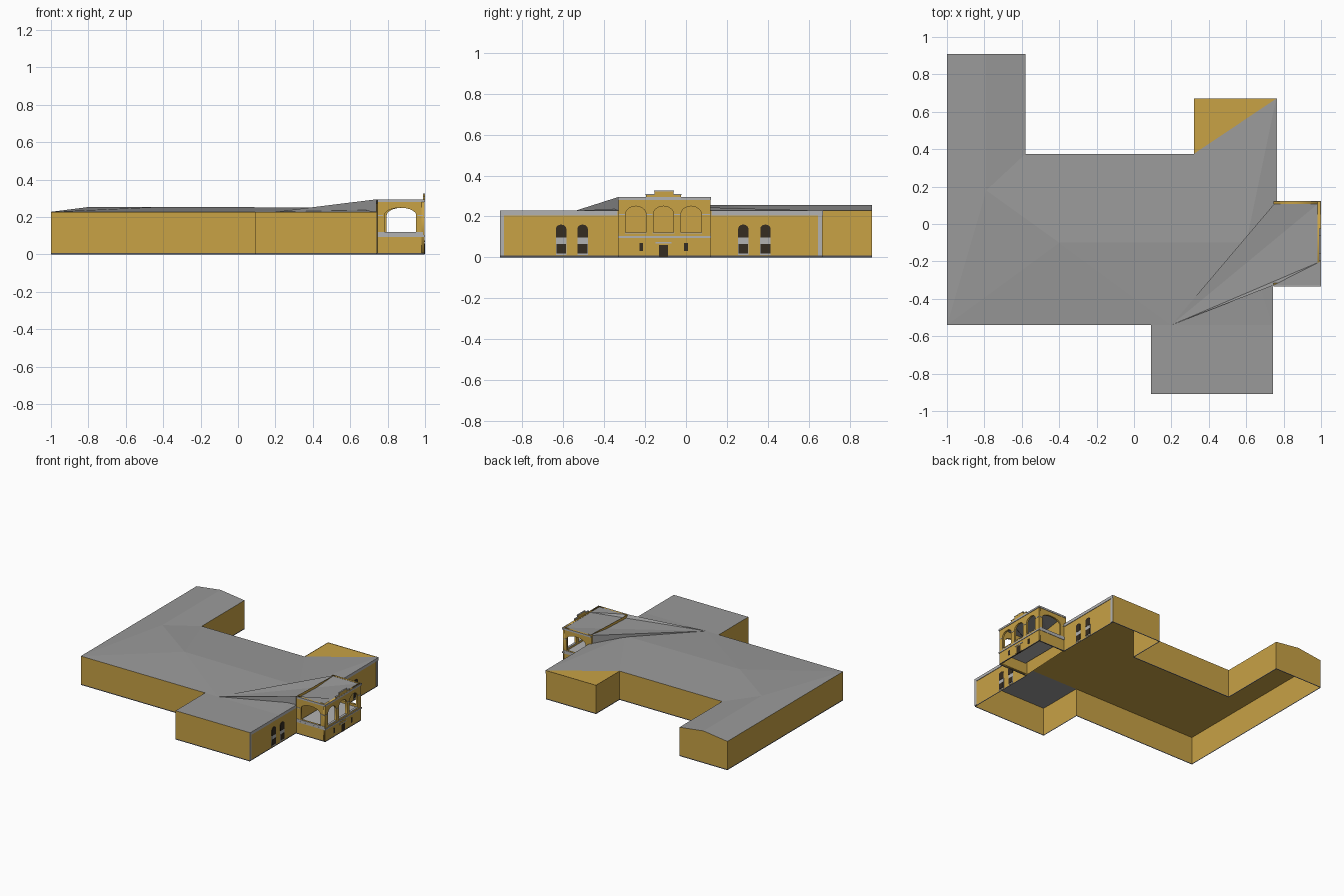
import bpy, bmesh, math
from mathutils import Matrix

if "Cube" in bpy.data.objects:
    bpy.data.objects.remove(bpy.data.objects["Cube"])


def material(name, rgb):
    m = bpy.data.materials.new(name)
    m.diffuse_color = (*rgb, 1)
    m.use_nodes = True
    m.node_tree.nodes["Principled BSDF"].inputs["Base Color"].default_value = m.diffuse_color
    return m


YELLOW = material("ochre_plaster", (0.58, 0.36, 0.06))
ROOF = material("roof_grey", (0.32, 0.32, 0.32))
TRIM = material("trim_grey", (0.45, 0.45, 0.45))
DARK = material("dark_opening", (0.035, 0.025, 0.015))
BASE = material("base_grey", (0.08, 0.08, 0.09))


def link(name, mesh, mat):
    ob = bpy.data.objects.new(name, mesh)
    bpy.context.collection.objects.link(ob)
    mesh.materials.clear()
    mesh.materials.append(mat)
    return ob


def sheets(name, faces, mat):
    """Flat faces given as lists of points, welded together."""
    bm = bmesh.new()
    for f in faces:
        bm.faces.new([bm.verts.new(p) for p in f])
    bmesh.ops.remove_doubles(bm, verts=bm.verts, dist=1e-4)
    bmesh.ops.recalc_face_normals(bm, faces=bm.faces)
    me = bpy.data.meshes.new(name)
    bm.to_mesh(me)
    bm.free()
    return link(name, me, mat)


def ring(name, loop, z0, z1, mat):
    """Vertical walls around a closed plan outline."""
    pairs = zip(loop, loop[1:] + loop[:1])
    return sheets(name, [[(*a, z0), (*b, z0), (*b, z1), (*a, z1)] for a, b in pairs], mat)


def box(name, x, y, z, mat):
    bm = bmesh.new()
    bmesh.ops.create_cube(bm, size=1)
    for v in bm.verts:
        v.co = [(r[0] + r[1]) / 2 + c * (r[1] - r[0]) for r, c in zip((x, y, z), v.co)]
    me = bpy.data.meshes.new(name)
    bm.to_mesh(me)
    bm.free()
    return link(name, me, mat)


def rect(u0, u1, z0, z1):
    return [(u0, z0), (u1, z0), (u1, z1), (u0, z1)]


def arch(u, w, z0, spring, top, n=10):
    arc = [(u + w / 2 * math.cos(math.pi * i / n),
            spring + (top - spring) * math.sin(math.pi * i / n)) for i in range(n + 1)]
    return [(u - w / 2, z0), (u + w / 2, z0)] + arc


def panel(name, outlines, axis, pos, thick, mat):
    """Upright slab facing x or y; later outlines are holes in the first."""
    cu = bpy.data.curves.new(name, 'CURVE')
    cu.dimensions, cu.fill_mode, cu.extrude = '2D', 'BOTH', thick / 2
    for pts in outlines:
        s = cu.splines.new('POLY')
        s.points.add(len(pts) - 1)
        for p, q in zip(s.points, pts):
            p.co = (*q, 0, 1)
        s.use_cyclic_u = True
    tmp = bpy.data.objects.new(name + "_curve", cu)
    bpy.context.collection.objects.link(tmp)
    bpy.context.view_layer.update()
    me = bpy.data.meshes.new_from_object(tmp.evaluated_get(bpy.context.evaluated_depsgraph_get()))
    bpy.data.objects.remove(tmp)
    if axis == 'x':
        m = Matrix(((0, 0, 1, pos), (1, 0, 0, 0), (0, 1, 0, 0), (0, 0, 0, 1)))
    else:
        m = Matrix(((1, 0, 0, 0), (0, 0, -1, pos), (0, 1, 0, 0), (0, 0, 0, 1)))
    me.transform(m)
    return link(name, me, mat)


H, P, T = 0.228, 0.255, 0.295      # eave, ridge and tower heights
BZ = 0.008                         # plinth height

# Main walls and plinth
left_part = [(0.09, -0.54), (-1, -0.54), (-1, 0.91), (-0.58, 0.91), (-0.58, 0.375),
             (0.32, 0.375), (0.32, 0.67), (0.76, 0.67), (0.76, 0.12)]
front_wing = [(0.74, -0.33), (0.74, -0.91), (0.09, -0.91)]
tower_plan = [(0.996, 0.12), (0.996, -0.33)]
ring("walls", left_part + front_wing, BZ, H, YELLOW)
ring("plinth", left_part + tower_plan + front_wing, 0, BZ, BASE)
sheets("ceiling", [[(x, y, H - 0.003) for x, y in left_part + [(0.74, -0.33), (0.74, -0.54)]]], YELLOW)
sheets("gable", [[(-1, 0.91, H), (-0.58, 0.91, H), (-0.79, 0.91, P)]], YELLOW)

# Main hipped roof
hip, wing_in, wing_end = (-0.4, -0.1, P), (-0.79, 0.18, P), (-0.79, 0.91, P)
ridge_end = (0.6, -0.1, 0.25)
valley, notch = (-0.58, 0.375, H), (0.32, 0.375, H)
corner, tower_l, tower_r = (0.76, 0.67, H), (0.74, -0.33, H), (0.76, 0.12, H)
apex, front_r = (0.2, -0.54, H), (0.74, -0.54, H)
sheets("main_roof", [
    [(-1, -0.54, H), hip, wing_in],
    [(-1, -0.54, H), wing_in, wing_end, (-1, 0.91, H)],
    [wing_in, valley, (-0.58, 0.91, H), wing_end],
    [wing_in, hip, valley],
    [(-1, -0.54, H), apex, hip],
    [apex, ridge_end, hip],
    [hip, ridge_end, notch],
    [hip, notch, valley],
    [notch, ridge_end, corner],
    [corner, ridge_end, tower_r],
    [apex, front_r, ridge_end],
    [front_r, tower_l, ridge_end],
    [ridge_end, tower_l, tower_r],
], ROOF)
sheets("front_wing_roof", [[(0.09, -0.91, H), (0.74, -0.91, H), front_r, (0.09, -0.54, H)]], ROOF)

# Tower roof running back to a point
b, c, d, e = (0.74, -0.33, T), (0.998, -0.33, T), (0.998, 0.12, T), (0.76, 0.12, T)
f = (0.998, -0.2, T)
sheets("tower_roof", [[apex, b, f], [b, c, f], [apex, f, d], [apex, d, e],
                      [apex, tower_l, b], [apex, e, tower_r]], ROOF)
sheets("tower_back_wall", [[tower_l, tower_r, e, b]], YELLOW)

# Loggia walls with open arches
bays = (-0.245, -0.11, 0.025)
panel("loggia_front", [rect(-0.33, 0.12, BZ, T)] + [arch(y, 0.1, 0.12, 0.21, 0.25) for y in bays],
      'x', 0.989, 0.014, YELLOW)
for name, y, u in (("loggia_side_a", -0.323, 0.868), ("loggia_side_b", 0.113, 0.88)):
    panel(name, [rect(0.745, 0.982, BZ, T), arch(u, 0.17, 0.12, 0.21, 0.25)], 'y', y, 0.014, YELLOW)
box("loggia_floor", (0.76, 0.982), (-0.316, 0.106), (0.093, 0.103), TRIM)

# Tower bands: cornice, floor band
for name, z0, z1 in (("tower_cornice", 0.281, T), ("floor_band", 0.094, 0.104)):
    box(name + "_front", (0.99, 1), (-0.333, 0.123), (z0, z1), TRIM)
    for s, y in enumerate((-0.331, 0.121)):
        box(f"{name}_side_{s}", (0.745, 0.99), (y - 0.002, y + 0.002), (z0, z1), TRIM)
for s, y in enumerate((-0.331, 0.121)):
    box(f"side_sill_{s}", (0.745, 0.99), (y - 0.0015, y + 0.0015), (0.104, 0.12), TRIM)
    for x in (0.762, 0.975):
        box(f"side_capital_{s}", (x - 0.014, x + 0.014), (y - 0.0015, y + 0.0015), (0.206, 0.212), TRIM)

# Pier capitals and arch sills
for y, w in ((-0.3125, 0.03), (-0.1775, 0.03), (-0.0425, 0.03), (0.0975, 0.04)):
    box("pier_capital", (0.99, 0.998), (y - w / 2, y + w / 2), (0.206, 0.212), TRIM)
for y in bays:
    box("arch_sill", (0.98, 0.998), (y - 0.053, y + 0.053), (0.116, 0.121), TRIM)

# Stepped parapet
box("parapet_low", (0.99, 0.999), (-0.195, -0.025), (T, 0.307), YELLOW)
box("parapet_high", (0.99, 0.999), (-0.155, -0.06), (0.307, 0.322), YELLOW)
box("parapet_cap", (0.989, 1), (-0.157, -0.058), (0.321, 0.326), TRIM)
for y0, y1 in ((-0.197, -0.155), (-0.06, -0.023)):
    box("parapet_low_cap", (0.989, 1), (y0, y1), (0.305, 0.309), TRIM)

# Entrance door, surround and little windows
box("door_surround", (0.99, 0.998), (-0.148, -0.072), (BZ, 0.09), YELLOW)
box("door_hood", (0.99, 1), (-0.15, -0.07), (0.068, 0.076), TRIM)
box("door", (0.99, 0.9995), (-0.132, -0.088), (0.002, 0.06), DARK)
for y in (-0.218, 0.0):
    box("small_window", (0.99, 0.998), (y - 0.009, y + 0.009), (0.03, 0.07), DARK)

# Facade windows, cornices and corner pilasters on both wings
for x, ys in ((0.74, (-0.61, -0.505)), (0.76, (0.28, 0.388))):
    for y in ys:
        panel("window_surround", [rect(y - 0.026, y + 0.026, 0.012, 0.098)], 'x', x, 0.004, TRIM)
        panel("arched_window", [arch(y, 0.05, 0.096, 0.14, 0.16)], 'x', x, 0.008, DARK)
        panel("lower_window", [rect(y - 0.024, y + 0.024, 0.02, 0.066)], 'x', x, 0.008, DARK)
for name, x, y0, y1, p0, p1 in (("front_wing", 0.74, -0.91, -0.334, -0.91, -0.89),
                                ("back_wing", 0.76, 0.124, 0.67, 0.645, 0.665)):
    box(name + "_cornice", (x - 0.002, x + 0.004), (y0, y1), (0.205, H), TRIM)
    box(name + "_pilaster", (x - 0.002, x + 0.003), (p0, p1), (BZ, 0.205), TRIM)
